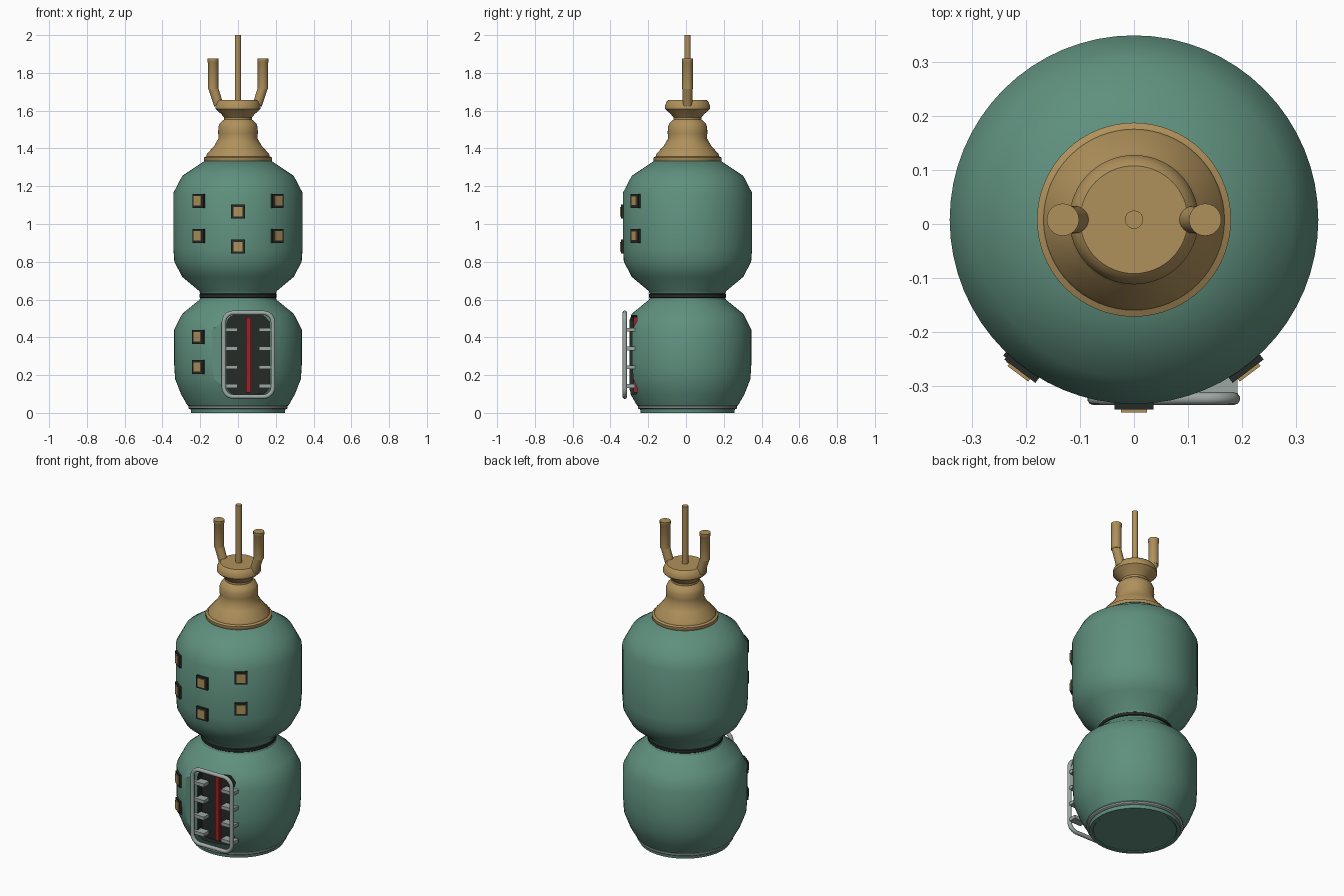
import bpy, bmesh, math
from mathutils import Vector, Matrix

cube = bpy.data.objects.get("Cube")
if cube:
    bpy.data.objects.remove(cube, do_unlink=True)

CY = 0.008  # y of the body axis


def material(name, rgb):
    m = bpy.data.materials.new(name)
    m.use_nodes = True
    m.diffuse_color = (*rgb, 1)
    m.node_tree.nodes["Principled BSDF"].inputs["Base Color"].default_value = (*rgb, 1)
    return m


green = material("sea green", (0.115, 0.28, 0.21))
brass = material("brass", (0.43, 0.28, 0.105))
dark = material("dark trim", (0.018, 0.024, 0.02))
grey = material("light grey", (0.34, 0.39, 0.37))
red = material("red", (0.32, 0.015, 0.018))


def finish(name, bm, *mats, smooth=None):
    bmesh.ops.recalc_face_normals(bm, faces=bm.faces)
    me = bpy.data.meshes.new(name)
    bm.to_mesh(me)
    bm.free()
    ob = bpy.data.objects.new(name, me)
    bpy.context.collection.objects.link(ob)
    for m in mats:
        me.materials.append(m)
    if smooth:
        shade(ob, smooth)
    return ob


def shade(ob, angle):
    bpy.ops.object.select_all(action="DESELECT")
    ob.select_set(True)
    bpy.context.view_layer.objects.active = ob
    bpy.ops.object.shade_smooth_by_angle(angle=math.radians(angle))


def lathe(name, profile, *mats, x=0, steps=64, smooth=40):
    """Revolve (radius, height) points about a vertical axis."""
    bm = bmesh.new()
    vs = [bm.verts.new((r, 0, z)) for r, z in profile]
    es = [bm.edges.new(p) for p in zip(vs, vs[1:])]
    bmesh.ops.spin(bm, geom=vs + es, cent=(0, 0, 0), axis=(0, 0, 1),
                   angle=math.tau, steps=steps, use_merge=True)
    bmesh.ops.remove_doubles(bm, verts=bm.verts, dist=1e-5)
    bmesh.ops.translate(bm, vec=(x, CY, 0), verts=bm.verts)
    return finish(name, bm, *mats, smooth=smooth)


def box(name, mat, size, matrix):
    bm = bmesh.new()
    bmesh.ops.create_cube(bm, size=1, matrix=matrix @ Matrix.Diagonal((*size, 1)))
    return finish(name, bm, mat)


def rounded_rect(cx, cz, hx, hz, r, n=6):
    pts = []
    for i, (sx, sz) in enumerate([(1, 1), (-1, 1), (-1, -1), (1, -1)]):
        for k in range(n + 1):
            a = math.pi / 2 * (i + k / n)
            pts.append((cx + sx * (hx - r) + r * math.cos(a),
                        cz + sz * (hz - r) + r * math.sin(a)))
    return pts


def slab(name, pts, y0, y1, *mats):
    bm = bmesh.new()
    f = bm.faces.new([bm.verts.new((x, y0, z)) for x, z in pts])
    ext = bmesh.ops.extrude_face_region(bm, geom=[f])["geom"]
    bmesh.ops.translate(bm, vec=(0, y1 - y0, 0),
                        verts=[v for v in ext if isinstance(v, bmesh.types.BMVert)])
    return finish(name, bm, *mats)


def cut(ob, cutter):
    cutter.hide_render = True
    mod = ob.modifiers.new("cut", "BOOLEAN")
    mod.operation = "DIFFERENCE"
    mod.solver = "EXACT"
    mod.object = cutter
    bpy.context.view_layer.objects.active = ob
    bpy.ops.object.modifier_apply(modifier=mod.name)
    bpy.data.objects.remove(cutter, do_unlink=True)


# Two barrel-shaped body sections
lower = lathe("lower_body", [(0, 0.004), (0.225, 0.004), (0.23, 0), (0.248, 0), (0.252, 0.03),
                             (0.268, 0.04), (0.302, 0.1), (0.333, 0.18), (0.338, 0.26),
                             (0.338, 0.44), (0.295, 0.525), (0.205, 0.598), (0.2, 0.61),
                             (0, 0.61)], green, dark)
upper = lathe("upper_body", [(0, 0.63), (0.2, 0.63), (0.205, 0.645), (0.295, 0.72),
                             (0.337, 0.8), (0.342, 0.87), (0.342, 1.165), (0.295, 1.255),
                             (0.175, 1.335), (0, 1.335)], green)
lathe("neck_ring", [(0, 0.608), (0.2, 0.608), (0.205, 0.612), (0.205, 0.628),
                    (0.2, 0.632), (0, 0.632)], dark)
lathe("base_ring", [(0.245, 0.02), (0.257, 0.02), (0.263, 0.025), (0.263, 0.034),
                    (0.257, 0.039), (0.245, 0.039), (0.245, 0.02)], grey)

# Flattened front and door recess
DX, DZ = 0.055, 0.308
cut(lower, box("flat_cutter", green, (1, 0.2, 1), Matrix.Translation((0, -0.4, 0.3))))
opening = rounded_rect(DX, DZ, 0.112, 0.208, 0.04)
recess = slab("recess_cutter", opening, -0.5, -0.26, green, dark)
for p in recess.data.polygons:
    p.material_index = 1
cut(lower, recess)
shade(lower, 28)
box("red_strip", red, (0.026, 0.018, 0.4), Matrix.Translation((DX, -0.268, DZ)))

# Tubular door frame with rungs on both sides
cu = bpy.data.curves.new("door_frame", "CURVE")
cu.dimensions = "3D"
cu.bevel_depth = 0.012
cu.bevel_resolution = 3
pts = rounded_rect(DX, DZ, 0.13, 0.222, 0.05)
sp = cu.splines.new("POLY")
sp.points.add(len(pts) - 1)
for p, (x, z) in zip(sp.points, pts):
    p.co = (x, -0.324, z, 1)
sp.use_cyclic_u = True
cu.materials.append(grey)
bpy.context.collection.objects.link(bpy.data.objects.new("door_frame", cu))
for i in range(4):
    for side, s in (("left", 1), ("right", -1)):
        box(f"rung_{side}_{i + 1}", grey, (0.08, 0.05, 0.02),
            Matrix.Translation((DX + s * 0.097, -0.295, 0.143 + i * 0.099)))


# Framed square windows placed around the body
def window(angle, z, radius=0.342):
    m = (Matrix.Translation((0, CY, z)) @ Matrix.Rotation(math.radians(angle), 4, "Z")
         @ Matrix.Translation((0, -radius, 0)))
    box("window_frame", dark, (0.072, 0.034, 0.074), m @ Matrix.Translation((0, 0.007, 0)))
    box("window_pane", brass, (0.048, 0.036, 0.05), m @ Matrix.Translation((0, 0.002, 0)))


for dz in (0, 0.186):
    window(0, 0.88 + dz)
    for a in (-37, 37):
        window(a, 0.937 + dz)
for z in (0.243, 0.402):
    window(-38, z, 0.338)

# Brass turned cap
lathe("cap", [(0, 1.325), (0.172, 1.325), (0.18, 1.335), (0.18, 1.352), (0.168, 1.358),
              (0.165, 1.37), (0.125, 1.415), (0.102, 1.455), (0.105, 1.48), (0.104, 1.515),
              (0.095, 1.535), (0.074, 1.553), (0.074, 1.565), (0.09, 1.583), (0.12, 1.61),
              (0.12, 1.625), (0.11, 1.648), (0.1, 1.657), (0, 1.657)], brass)
lathe("antenna", [(0, 1.63), (0.017, 1.63), (0.017, 2), (0, 2)], brass, steps=20)

# Bent pipes beside the antenna
for side, s in (("left", 1), ("right", -1)):
    lathe(f"pipe_{side}", [(0, 1.715), (0.028, 1.715), (0.028, 1.855), (0.03, 1.858),
                           (0.03, 1.876), (0, 1.876)],
          brass, x=s * 0.132, steps=24)
    a, b = Vector((s * 0.102, CY, 1.63)), Vector((s * 0.134, CY, 1.728))
    bm = bmesh.new()
    rot = (b - a).to_track_quat("Z", "Y").to_matrix().to_4x4()
    bmesh.ops.create_cone(bm, cap_ends=True, segments=24, radius1=0.025, radius2=0.026,
                          depth=(b - a).length, matrix=Matrix.Translation((a + b) / 2) @ rot)
    finish(f"pipe_elbow_{side}", bm, brass, smooth=40)
